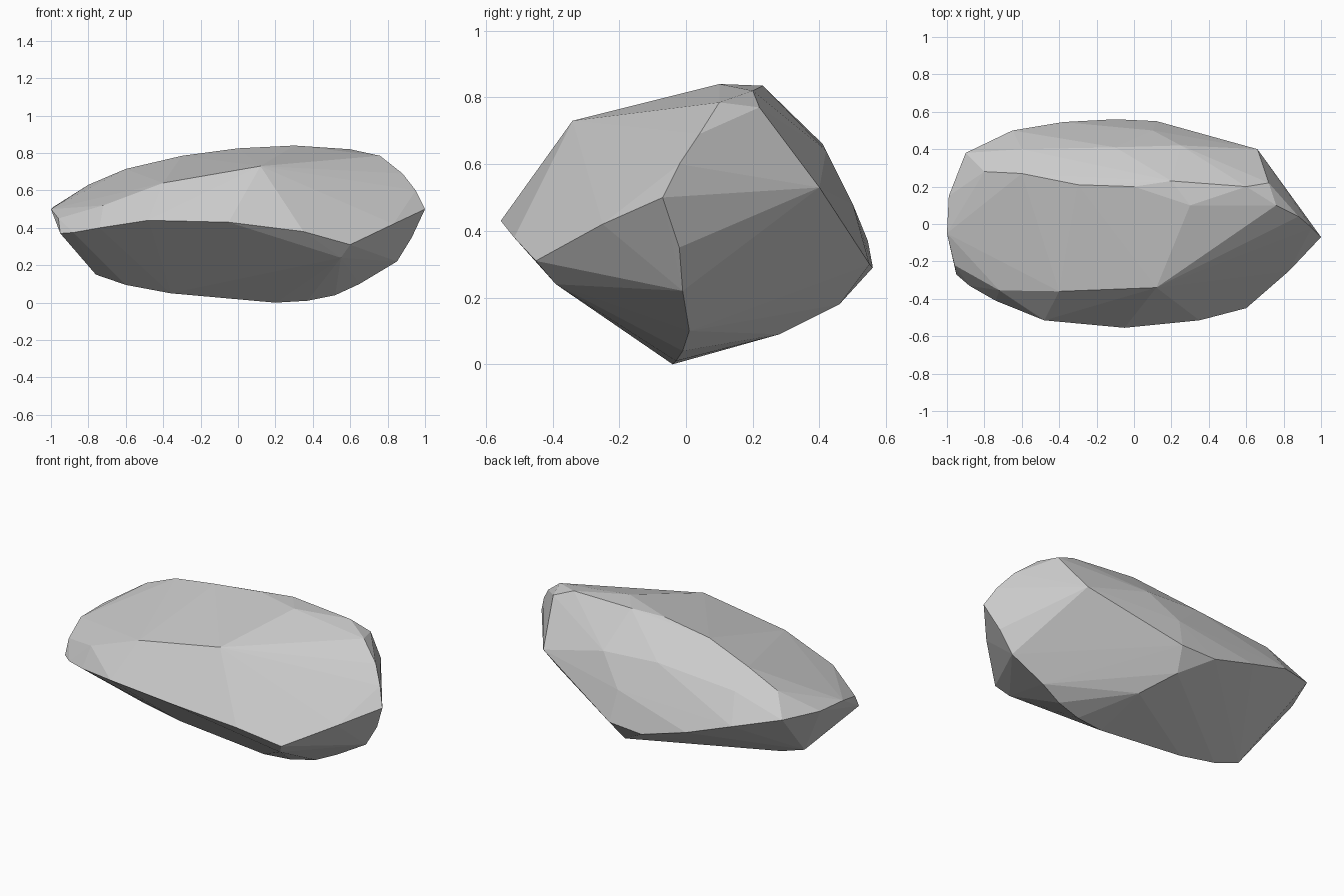
import bpy, bmesh

# Ridge lines of the boulder; the stone is the faceted hull stretched over them
keel = [(-.76, -.03, .15), (-.6, -.04, .095), (-.36, -.04, .05), (.2, -.04, 0),
        (.37, -.03, .01), (.52, -.01, .04), (.65, .01, .1), (.85, -.01, .22),
        (.2, .28, .09), (.08, .46, .18)]
front_rim = [(-.95, -.27, .37), (-.88, -.33, .375), (-.74, -.41, .4), (-.48, -.515, .44),
             (-.05, -.555, .43), (.35, -.515, .38), (.6, -.45, .31), (.55, -.39, .24),
             (.83, -.25, .42)]
right_tip = [(1, -.07, .5), (.93, -.02, .35), (.95, -.02, .6), (.88, .04, .69)]
back_rim = [(.66, .4, .53), (.4, .47, .42), (.12, .55, .3), (-.1, .56, .29),
            (-.38, .545, .37), (-.65, .5, .46), (-.9, .38, .52)]
left_end = [(-1, -.05, .5), (-.99, .15, .51), (-.96, -.22, .45)]
crown_front = [(-.72, -.355, .52), (-.4, -.36, .64), (.12, -.34, .73)]
crown_back = [(.76, .1, .785), (.72, .22, .77), (.6, .2, .82), (.3, .1, .84),
              (.2, .23, .835), (0, .2, .825), (-.3, .21, .785), (-.6, .27, .715),
              (-.8, .28, .63)]
back_shoulder = [(.25, .42, .64), (-.1, .41, .66), (-.6, .4, .62), (.1, .5, .48)]

bm = bmesh.new()
for ridge in (keel, front_rim, right_tip, back_rim, left_end,
              crown_front, crown_back, back_shoulder):
    for p in ridge:
        bm.verts.new(p)
bmesh.ops.convex_hull(bm, input=bm.verts[:])

# Drop points that fell inside the hull
spare = [v for v in bm.verts if not v.link_faces]
bmesh.ops.delete(bm, geom=spare, context='VERTS')
bmesh.ops.recalc_face_normals(bm, faces=bm.faces[:])

# Flat chipped facets
mesh = bpy.data.meshes.new("boulder")
bm.to_mesh(mesh)
bm.free()
boulder = bpy.data.objects.new("boulder", mesh)
bpy.context.collection.objects.link(boulder)
